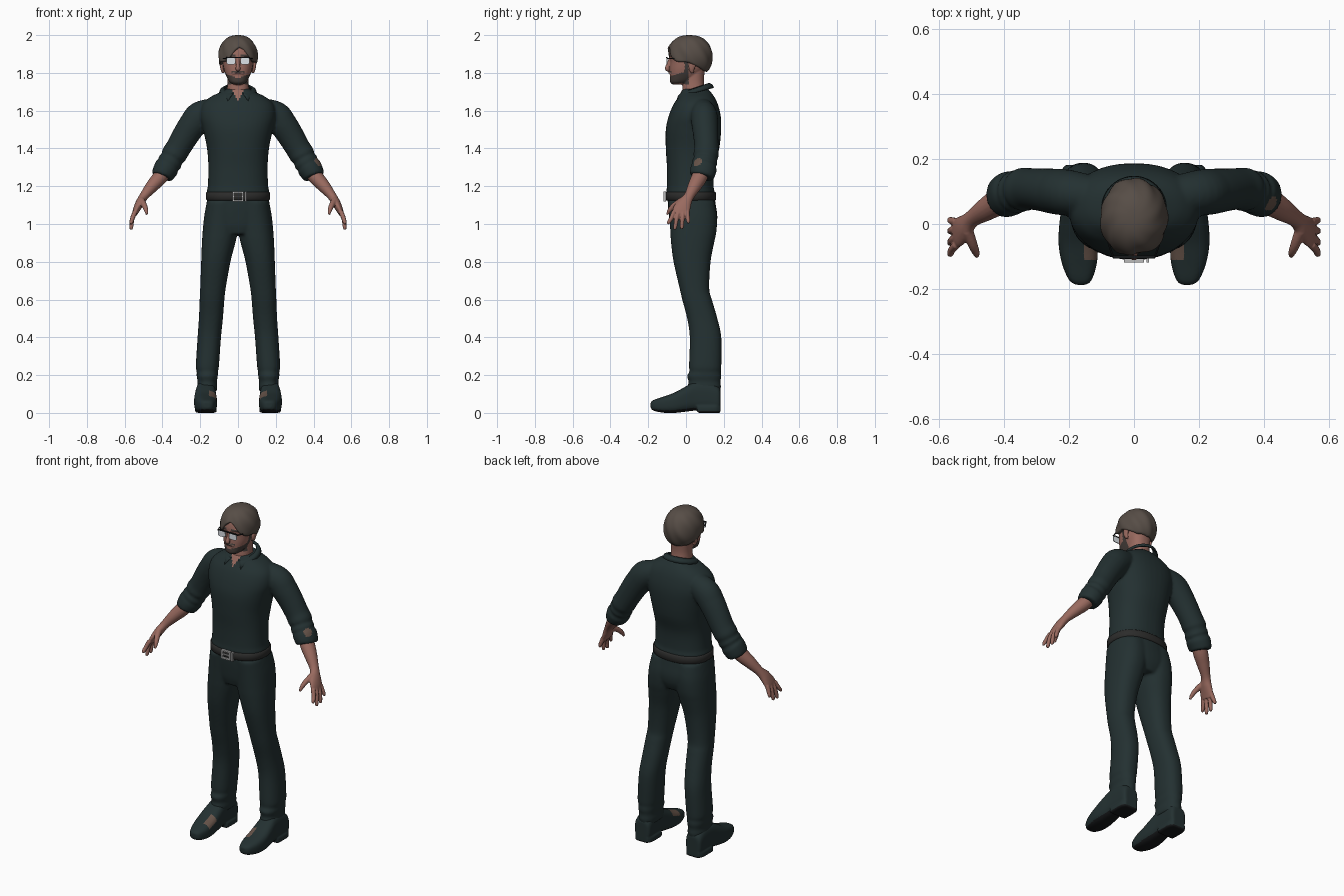
import bpy, bmesh, math
from mathutils import Vector

cube = bpy.data.objects.get("Cube")
if cube:
    bpy.data.objects.remove(cube)

def material(name, *rgb):
    m = bpy.data.materials.new(name)
    m.use_nodes = True
    m.diffuse_color = (*rgb, 1)
    m.node_tree.nodes["Principled BSDF"].inputs["Base Color"].default_value = (*rgb, 1)
    return m

CLOTH = material("dark teal cloth", 0.017, 0.03, 0.031)
SKIN = material("skin", 0.32, 0.145, 0.115)
HAIR = material("brown hair", 0.095, 0.075, 0.062)
BEARD = material("beard", 0.06, 0.048, 0.042)
LENS = material("pale lens", 0.72, 0.76, 0.8)
METAL = material("buckle metal", 0.5, 0.5, 0.5)
BELT = material("belt leather", 0.025, 0.025, 0.024)
SOLE = material("black sole", 0.008, 0.009, 0.01)
WORN = material("worn brown", 0.13, 0.085, 0.065)

def resample(rows, steps):
    """Catmull-Rom interpolation of equally long rows."""
    r = [Vector(row) for row in rows]
    out = []
    for i in range(len(r) - 1):
        a, b, c, d = r[max(i - 1, 0)], r[i], r[i + 1], r[min(i + 2, len(r) - 1)]
        for k in range(steps):
            t = k / steps
            out.append(b + (c - a) * (t / 2) + (a * 2 - b * 5 + c * 4 - d) * (t * t / 2)
                       + (b * 3 - a - c * 3 + d) * (t ** 3 / 2))
    return out + [r[-1]]

def bridge(bm, rings, closed=True, cap=True):
    vs = [[bm.verts.new(p) for p in ring] for ring in rings]
    n = len(vs[0])
    for lo, hi in zip(vs, vs[1:]):
        for i in range(n if closed else n - 1):
            j = (i + 1) % n
            bm.faces.new((lo[i], lo[j], hi[j], hi[i]))
    if cap:
        bm.faces.new(vs[0])
        bm.faces.new(vs[-1])
    return vs

def loft(bm, rows, axis="z", s=1, power=2.3, n=40, steps=5):
    """Rows are (x0, x1, low, high, position) rounded boxes stacked on an axis."""
    rings = []
    for a0, a1, b0, b1, c in resample(rows, steps):
        ring = []
        for i in range(n):
            u, v = math.cos(math.tau * i / n), math.sin(math.tau * i / n)
            x = (a0 + a1) / 2 + (a1 - a0) / 2 * math.copysign(abs(u) ** (2 / power), u)
            w = (b0 + b1) / 2 + (b1 - b0) / 2 * math.copysign(abs(v) ** (2 / power), v)
            ring.append((s * x, w, c) if axis == "z" else (s * x, c, w))
        rings.append(ring)
    bridge(bm, rings)

def stack(bm, rows, **kw):
    """Symmetric loft: rows are (half width, front, back, z)."""
    loft(bm, [(-w, w, f, b, z) for w, f, b, z in rows], **kw)

def tube(bm, rows, s=1, n=20):
    """Rows are (x, y, z, radius along y, radius across)."""
    pts = resample(rows, 5)
    rings = []
    for i, p in enumerate(pts):
        t = (pts[min(i + 1, len(pts) - 1)] - pts[max(i - 1, 0)]).to_3d().normalized()
        side = Vector((0, 1, 0))
        side = (side - t * side.dot(t)).normalized()
        up = t.cross(side)
        ring = [p.to_3d() + side * (p[3] * math.cos(math.tau * k / n))
                + up * (p[4] * math.sin(math.tau * k / n)) for k in range(n)]
        rings.append([(s * q.x, q.y, q.z) for q in ring])
    bridge(bm, rings)

def box(bm, x0, x1, y0, y1, z0, z1):
    bridge(bm, [[(x0, y0, z), (x1, y0, z), (x1, y1, z), (x0, y1, z)] for z in (z0, z1)])

def finish(name, bm, mats, voxel=0, smooth=0, thick=0, rule=None, flat=False):
    bmesh.ops.recalc_face_normals(bm, faces=bm.faces)
    me = bpy.data.meshes.new(name)
    bm.to_mesh(me)
    bm.free()
    ob = bpy.data.objects.new(name, me)
    bpy.context.collection.objects.link(ob)
    if thick:
        mod = ob.modifiers.new("Thickness", "SOLIDIFY")
        mod.thickness, mod.offset = thick, -1
    if voxel:
        mod = ob.modifiers.new("Blend", "REMESH")
        mod.mode, mod.voxel_size = "VOXEL", voxel
    if smooth:
        mod = ob.modifiers.new("Relax", "SMOOTH")
        mod.factor, mod.iterations = 0.5, smooth
    if ob.modifiers:
        ob.data = bpy.data.meshes.new_from_object(ob.evaluated_get(bpy.context.evaluated_depsgraph_get()))
        ob.modifiers.clear()
    ob.data.materials.clear()
    for m in mats:
        ob.data.materials.append(m)
    for p in ob.data.polygons:
        p.use_smooth = not flat
        p.material_index = rule(p.center, p.normal) if rule else 0

# Shirt with rolled sleeves
def shirt_rule(c, n):
    if c.y < 0 and c.z > 1.655 and abs(c.x) < (c.z - 1.65) * .5:
        return 1
    return 2 if (c - Vector((.425, .06, 1.33))).length < .025 else 0

bm = bmesh.new()
stack(bm, [(.158, -.095, .145, 1.145), (.166, -.104, .152, 1.17), (.16, -.101, .146, 1.2), (.157, -.101, .15, 1.3),
           (.164, -.107, .176, 1.4), (.185, -.107, .186, 1.5), (.2, -.092, .184, 1.57), (.19, -.068, .17, 1.63),
           (.15, -.042, .152, 1.67), (.09, -.026, .13, 1.7), (.07, -.018, .115, 1.715)])
for s in (1, -1):
    tube(bm, [(.1, .08, 1.61, .06, .06), (.195, .095, 1.575, .07, .077), (.24, .1, 1.525, .07, .074),
              (.28, .105, 1.465, .066, .07), (.318, .108, 1.4, .064, .066), (.34, .106, 1.365, .067, .067),
              (.35, .104, 1.345, .061, .06), (.362, .1, 1.325, .068, .066), (.369, .099, 1.313, .06, .058),
              (.378, .095, 1.298, .069, .066), (.402, .085, 1.258, .066, .058), (.406, .083, 1.25, .055, .05)], s, n=32)
finish("shirt", bm, [CLOTH, SKIN, WORN], voxel=.008, smooth=3, rule=shirt_rule)

# Shirt collar with two points
bm = bmesh.new()
rings = [[], [], []]
for i in range(41):
    a, b = .25 + (math.tau - .5) * i / 40, .5 + (math.tau - 1) * i / 40
    front = max(0, math.cos(b)) ** 3
    r = .1 + .022 * front
    top = Vector((.074 * math.sin(a), .048 - .074 * math.cos(a), 1.722 - .025 * math.cos(a)))
    low = Vector((r * math.sin(b), .048 - r * math.cos(b), 1.697 - .025 * math.cos(b) - .04 * front))
    fold = (top + low) / 2 + Vector((math.sin(b), -math.cos(b), .6)) * .006
    for ring, p in zip(rings, (top, fold, low)):
        ring.append(p)
bridge(bm, rings, closed=False, cap=False)
finish("collar", bm, [CLOTH], thick=.008)

# Trousers
bm = bmesh.new()
stack(bm, [(.1, -.07, .14, .945), (.16, -.083, .16, .99), (.174, -.09, .166, 1.04),
           (.168, -.096, .158, 1.1), (.158, -.098, .148, 1.16)])
for s in (1, -1):
    loft(bm, [(.114, .212, .016, .18, .11), (.11, .216, .008, .185, .14), (.112, .213, .014, .182, .165),
              (.107, .219, .006, .187, .195), (.106, .218, .018, .184, .22), (.101, .223, .016, .187, .25),
              (.09, .214, .02, .187, .4), (.08, .207, .006, .166, .5), (.072, .203, -.02, .137, .6),
              (.065, .2, -.034, .123, .66), (.04, .195, -.066, .13, .8), (.014, .191, -.079, .149, .9),
              (.002, .187, -.083, .161, .96), (-.01, .179, -.088, .164, 1.04), (-.01, .165, -.094, .15, 1.12)], s=s)
finish("trousers", bm, [CLOTH], voxel=.008, smooth=4)

# Belt and buckle
bm = bmesh.new()
stack(bm, [(.164, -.104, .155, 1.125), (.17, -.11, .16, 1.13), (.17, -.11, .16, 1.165), (.164, -.104, .155, 1.17)], steps=1)
finish("belt", bm, [BELT])
bm = bmesh.new()
for x0, x1 in ((-.03, -.021), (.021, .03), (.038, .046)):
    box(bm, x0, x1, -.119, -.106, 1.12, 1.173)
for z0, z1 in ((1.12, 1.128), (1.165, 1.173), (1.144, 1.149)):
    box(bm, -.022, .022, -.119, -.106, z0, z1)
finish("belt_buckle", bm, [METAL], flat=True)

# Shoes
def shoe_rule(c, n):
    if c.z < .012 or n.z < -.6:
        return 1
    return 2 if abs(c.x) < .155 and -.11 < c.y < -.04 and n.z > .25 else 0

for s, side in ((1, "left"), (-1, "right")):
    bm = bmesh.new()
    loft(bm, [(.148, .178, .026, .056, -.187), (.13, .2, .012, .068, -.172), (.114, .222, .001, .086, -.12),
              (.111, .232, 0, .108, -.06), (.114, .23, .006, .138, -.005), (.118, .224, .012, .165, .05),
              (.118, .222, .01, .165, .12), (.12, .22, .01, .14, .17), (.135, .205, .02, .12, .182)], axis="y", s=s, power=3)
    loft(bm, [(.114, .226, 0, .04, .06), (.114, .226, 0, .04, .15), (.13, .21, 0, .04, .182)], axis="y", s=s, power=6)
    finish(side + "_shoe", bm, [CLOTH, SOLE, WORN], voxel=.006, smooth=2, rule=shoe_rule)

    # Forearm, palm, thumb and fingers
    bm = bmesh.new()
    tube(bm, [(.375, .095, 1.3, .04, .04), (.415, .07, 1.245, .042, .04), (.455, .045, 1.2, .036, .034),
              (.498, .016, 1.147, .027, .024), (.52, -.008, 1.11, .038, .023),
              (.538, -.024, 1.075, .046, .018), (.548, -.03, 1.05, .043, .013)], s)
    tube(bm, [(.512, -.02, 1.125, .018, .018), (.497, -.06, 1.1, .015, .015),
              (.487, -.085, 1.075, .012, .012), (.482, -.1, 1.05, .006, .006)], s)
    for base, tip, z in ((-.064, -.092, 1.0), (-.04, -.058, .972), (-.016, -.022, .975), (.007, .012, 1.005)):
        tube(bm, [(.545, base, 1.065, .012, .013), (.559, (base + tip) / 2, 1.03, .0115, .012),
                  (.565, tip, z + .008, .01, .01), (.565, tip, z - .002, .005, .005)], s, n=12)
    finish(side + "_forearm_and_hand", bm, [SKIN], voxel=.004, smooth=2)

    # Spectacle lens
    bm = bmesh.new()
    loft(bm, [(.012, .062, 1.845, 1.88, y) for y in (-.104, -.099)], axis="y", s=s, power=4, steps=1)
    finish(side + "_lens", bm, [LENS], flat=True)

# Head, neck, nose, ears and brows
def face_rule(c, n):
    jaw = c.y < .015 and 1.74 < c.z < 1.782 + .3 * (c.y + .085) and n.z > -.85
    chin_lip = abs(c.x) < .015 and 1.775 < c.z < 1.79
    moustache = abs(c.x) < .034 and c.y < -.05 and 1.8 < c.z < 1.81 and n.y < -.2
    sideburn = abs(c.x) > .06 and -.008 < c.y < .014 and 1.79 < c.z < 1.87
    brow = c.y < -.05 and 1.887 < c.z < 1.897 and .014 < abs(c.x) < .064
    return int((jaw and not chin_lip) or moustache or sideburn or brow)

bm = bmesh.new()
stack(bm, [(.055, -.01, .1, 1.63), (.058, -.02, .1, 1.7), (.056, -.014, .095, 1.76), (.06, -.01, .1, 1.82)])
stack(bm, [(.022, -.07, -.02, 1.738), (.045, -.084, .02, 1.752), (.063, -.085, .07, 1.785), (.075, -.085, .1, 1.82),
           (.081, -.083, .115, 1.86), (.083, -.088, .12, 1.9), (.075, -.072, .11, 1.95), (.045, -.03, .075, 1.98)])
tube(bm, [(0, -.08, 1.88, .01, .008), (0, -.091, 1.85, .01, .009), (0, -.1, 1.825, .012, .013), (0, -.094, 1.812, .008, .011)])
tube(bm, [(-.028, -.079, 1.797, .008, .004), (0, -.085, 1.801, .009, .006), (.028, -.079, 1.797, .008, .004)])
for s in (1, -1):
    tube(bm, [(.078, .035, 1.8, .008, .007), (.084, .03, 1.82, .015, .009), (.088, .036, 1.85, .019, .009),
              (.085, .036, 1.87, .01, .006)], s)
    tube(bm, [(.012, -.08, 1.888, .01, .006), (.04, -.074, 1.892, .01, .006), (.062, -.058, 1.886, .01, .005)], s)
finish("head", bm, [SKIN, BEARD], voxel=.004, smooth=2, rule=face_rule)

# Hair cap: parted fringe in front, lower at the nape
HAIRLINE = [(0, 1.94), (.25, 1.925), (.6, 1.875), (.9, 1.858), (1.4, 1.855), (1.8, 1.835), (2.3, 1.81), (3.3, 1.802)]

def hairline(a):
    (a0, z0), (a1, z1) = next(p for p in zip(HAIRLINE, HAIRLINE[1:]) if a <= p[1][0])
    return z0 + (z1 - z0) * (a - a0) / (a1 - a0)

bm = bmesh.new()
rings = [[] for j in range(20)]
for i in range(72):
    a = math.tau * i / 72 - math.pi
    low = math.asin((hairline(abs(a - .1)) - 1.885) / .115)
    for j, ring in enumerate(rings):
        phi = low + (math.pi / 2 - .03 - low) * j / 19
        lock = 1 + math.cos(phi) * (.022 * math.sin(9 * a + 5 * phi) + .012 * math.sin(6 * phi + 4 * a))
        w = math.cos(phi) ** .82 * lock
        ring.append((.104 * math.sin(a) * w, .019 - .122 * math.cos(a) * w, 1.885 + .115 * math.sin(phi)))
bm.faces.new(bridge(bm, rings, cap=False)[-1])
finish("hair", bm, [HAIR], thick=.02, smooth=1)

# Spectacle frame
bm = bmesh.new()
box(bm, -.064, .064, -.1055, -.097, 1.879, 1.884)
for s in (1, -1):
    tube(bm, [(.064, -.1, 1.877, .003, .003), (.08, -.05, 1.875, .003, .003), (.088, .03, 1.868, .003, .003)], s, n=8)
finish("spectacle_frame", bm, [SOLE], flat=True)
